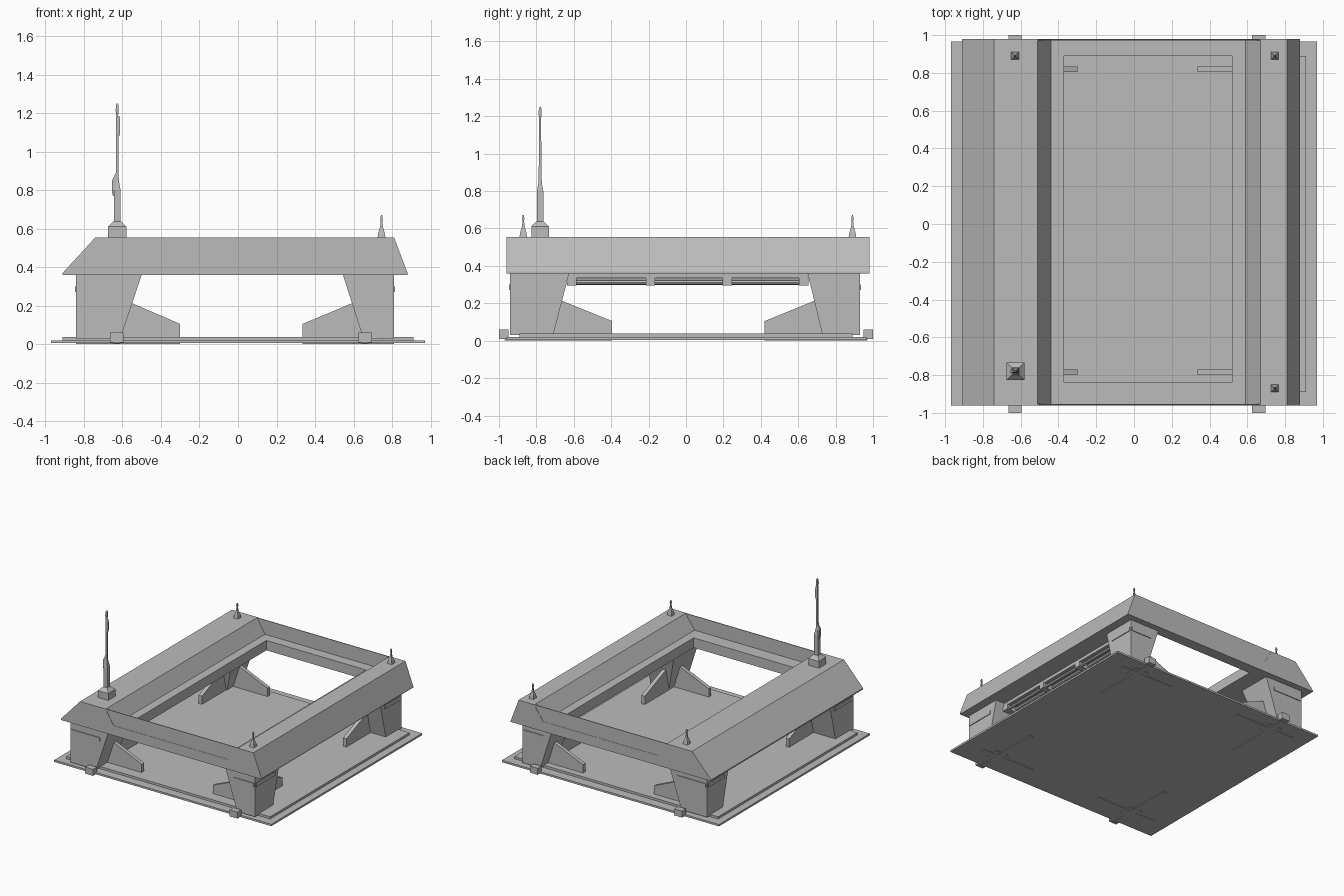
import bpy
import bmesh
from mathutils import Vector

cube = bpy.data.objects.get("Cube")
if cube:
    bpy.data.objects.remove(cube, do_unlink=True)

grey = bpy.data.materials.new("plain grey")
grey.use_nodes = True
grey.diffuse_color = (0.5, 0.5, 0.5, 1)
grey.node_tree.nodes["Principled BSDF"].inputs["Base Color"].default_value = (0.5, 0.5, 0.5, 1)


def finish(name, bm):
    bmesh.ops.recalc_face_normals(bm, faces=bm.faces)
    mesh = bpy.data.meshes.new(name)
    bm.to_mesh(mesh)
    bm.free()
    mesh.materials.append(grey)
    obj = bpy.data.objects.new(name, mesh)
    bpy.context.collection.objects.link(obj)
    return obj


def loft(name, sections):
    """Rectangular sections (x0, x1, y0, y1, z) joined from bottom to top."""
    bm = bmesh.new()
    rings = [[bm.verts.new(p) for p in ((a, c, z), (b, c, z), (b, d, z), (a, d, z))]
             for a, b, c, d, z in sections]
    for low, high in zip(rings, rings[1:]):
        for i in range(4):
            j = (i + 1) % 4
            bm.faces.new((low[i], low[j], high[j], high[i]))
    bm.faces.new(rings[0])
    bm.faces.new(rings[-1])
    return finish(name, bm)


def box(name, x0, x1, y0, y1, z0, z1):
    x0, x1 = sorted((x0, x1))
    y0, y1 = sorted((y0, y1))
    return loft(name, [(x0, x1, y0, y1, z0), (x0, x1, y0, y1, z1)])


def prism(name, profile, start, end, along):
    """Extrude an (horizontal, z) profile along the x or y axis."""
    bm = bmesh.new()
    if along == "y":
        verts = [bm.verts.new((h, start, z)) for h, z in profile]
        move = Vector((0, end - start, 0))
    else:
        verts = [bm.verts.new((start, h, z)) for h, z in profile]
        move = Vector((end - start, 0, 0))
    face = bm.faces.new(verts)
    new = bmesh.ops.extrude_face_region(bm, geom=[face])["geom"]
    bmesh.ops.translate(bm, vec=move, verts=[v for v in new if isinstance(v, bmesh.types.BMVert)])
    if not face.is_valid or len(bm.faces) < len(profile) + 2:
        bm.faces.new(verts)
    return finish(name, bm)


def mast(name, x, y, steps):
    """Square mast from (x shift, half width, z) steps."""
    return loft(name, [(x + s - r, x + s + r, y - r, y + r, z) for s, r, z in steps])


# Base plates
box("base_plate", -0.97, 0.97, -0.96, 0.965, 0.005, 0.02)
box("raised_floor", -0.91, 0.91, -0.89, 0.89, 0.02, 0.038)

# Side rails with sloped flanks and an inner ledge
FRONT, BACK, LOW, LEDGE, TOP = -0.96, 0.98, 0.36, 0.44, 0.555
prism("right_rail", [(-0.91, LOW), (-0.91, 0.37), (-0.74, TOP), (-0.51, TOP),
                     (-0.44, LEDGE), (-0.37, LEDGE), (-0.37, LOW)], FRONT, BACK, "y")
prism("left_rail", [(0.88, LOW), (0.88, 0.37), (0.81, TOP), (0.67, TOP),
                    (0.59, LEDGE), (0.52, LEDGE), (0.52, LOW)], FRONT, BACK, "y")

# Cross beams and the thin end panels above them
for side, y0, y1, panel in (("front", FRONT, -0.84, FRONT + 0.002),
                            ("back", 0.89, BACK, BACK - 0.008)):
    box(side + "_cross_beam", -0.37, 0.52, y0, y1, LOW, LEDGE)
    prism(side + "_end_panel", [(-0.51, TOP), (-0.44, LEDGE), (0.59, LEDGE), (0.67, TOP)],
          panel, panel + 0.006, "y")

# Legs: outer face, top inner, bottom inner, fin end, fin centre, clip centre
X_SIDES = {"right": (-0.84, -0.50, -0.61, -0.30, -0.63),
           "left": (0.81, 0.545, 0.65, 0.335, 0.66)}
Y_SIDES = {"front": (-0.94, -0.625, -0.71, -0.395, -0.785),
           "back": (0.93, 0.65, 0.73, 0.42, 0.82)}


def fin_profile(top_in, bottom_in, tip):
    mid = (top_in + bottom_in) / 2
    return [(bottom_in + (bottom_in - top_in) * 0.1, 0.03), (mid, 0.215), (tip, 0.105), (tip, 0.03)]


for xn, (xo, xt, xb, xf, xc) in X_SIDES.items():
    for yn, (yo, yt, yb, yf, yc) in Y_SIDES.items():
        tag = yn + "_" + xn
        loft(tag + "_leg", [(*sorted((xo, xb)), *sorted((yo, yb)), 0.03),
                            (*sorted((xo, xt)), *sorted((yo, yt)), LOW)])
        # Bracing fins on both inner sides
        prism(tag + "_cross_fin", fin_profile(xt, xb, xf), yc - 0.015, yc + 0.015, "y")
        prism(tag + "_long_fin", fin_profile(yt, yb, yf), xc - 0.015, xc + 0.015, "x")
        # Raised strips around the outer faces
        sx = 1 if xo > 0 else -1
        sy = 1 if yo > 0 else -1
        box(tag + "_end_strip", xo - sx * 0.01, xt + sx * 0.075, yo, yo + sy * 0.006, 0.27, 0.3)
        box(tag + "_side_strip", xo, xo + sx * 0.006, yo - sy * 0.01, yt + sy * 0.065, 0.27, 0.3)
        # Edge clip and the bars beneath the base
        box(tag + "_clip", xc - 0.035, xc + 0.035, sy * 0.95, sy * 1.0, 0.008, 0.06)
        box(tag + "_cross_under_bar", xo, xf, yc - 0.018, yc + 0.018, 0.0, 0.006)
        box(tag + "_long_under_bar", xc - 0.018, xc + 0.018, sy * 0.97, yf, 0.0, 0.006)
        box(tag + "_under_pad", xc - 0.06, xc + 0.06, yc - 0.06, yc + 0.06, 0.001, 0.006)

# Pipes slung beneath both rails
for side, x in (("right", -0.68), ("left", 0.68)):
    box(side + "_pipe_tray", x - 0.05, x + 0.05, -0.63, 0.65, 0.335, LOW)
    for k, z in ((-1, 0.322), (1, 0.312)):
        bm = bmesh.new()
        bmesh.ops.create_cone(bm, cap_ends=True, segments=8, radius1=0.013, radius2=0.013, depth=1.28)
        for v in bm.verts:
            v.co = Vector((x + k * 0.03 + v.co.x, 0.01 + v.co.z, z + v.co.y))
        finish(side + "_pipe", bm)
    for y in (-0.61, -0.19, 0.22, 0.63):
        box(side + "_pipe_bracket", x - 0.055, x + 0.055, y - 0.025, y + 0.025, 0.296, 0.34)

# Small beacons on three corners
for name, x, y in (("back_right", -0.63, 0.89), ("back_left", 0.745, 0.89), ("front_left", 0.745, -0.87)):
    mast(name + "_beacon", x, y, [(0, 0.02, TOP), (0, 0.016, 0.58), (0, 0.007, 0.61),
                                  (0, 0.004, 0.64), (0, 0.006, 0.655), (0, 0.003, 0.672)])

# Tall antenna with its side pods
AX, AY = -0.627, -0.78
mast("antenna_base", AX, AY, [(0, 0.047, TOP), (0, 0.047, 0.61), (0, 0.02, 0.638)])
mast("antenna_mast", AX, AY, [(0, 0.017, 0.635), (0, 0.017, 0.8), (0, 0.008, 0.85), (0, 0.005, 1.19),
                              (0, 0.008, 1.21), (0, 0.007, 1.24), (0, 0.003, 1.25)])
mast("antenna_lower_pod", AX - 0.018, AY, [(0, 0.004, 0.77), (0, 0.009, 0.79), (0, 0.009, 0.85), (0.012, 0.004, 0.885)])
mast("antenna_upper_pod", AX + 0.009, AY, [(0, 0.003, 1.08), (0, 0.006, 1.1), (0, 0.006, 1.16), (0, 0.003, 1.185)])
